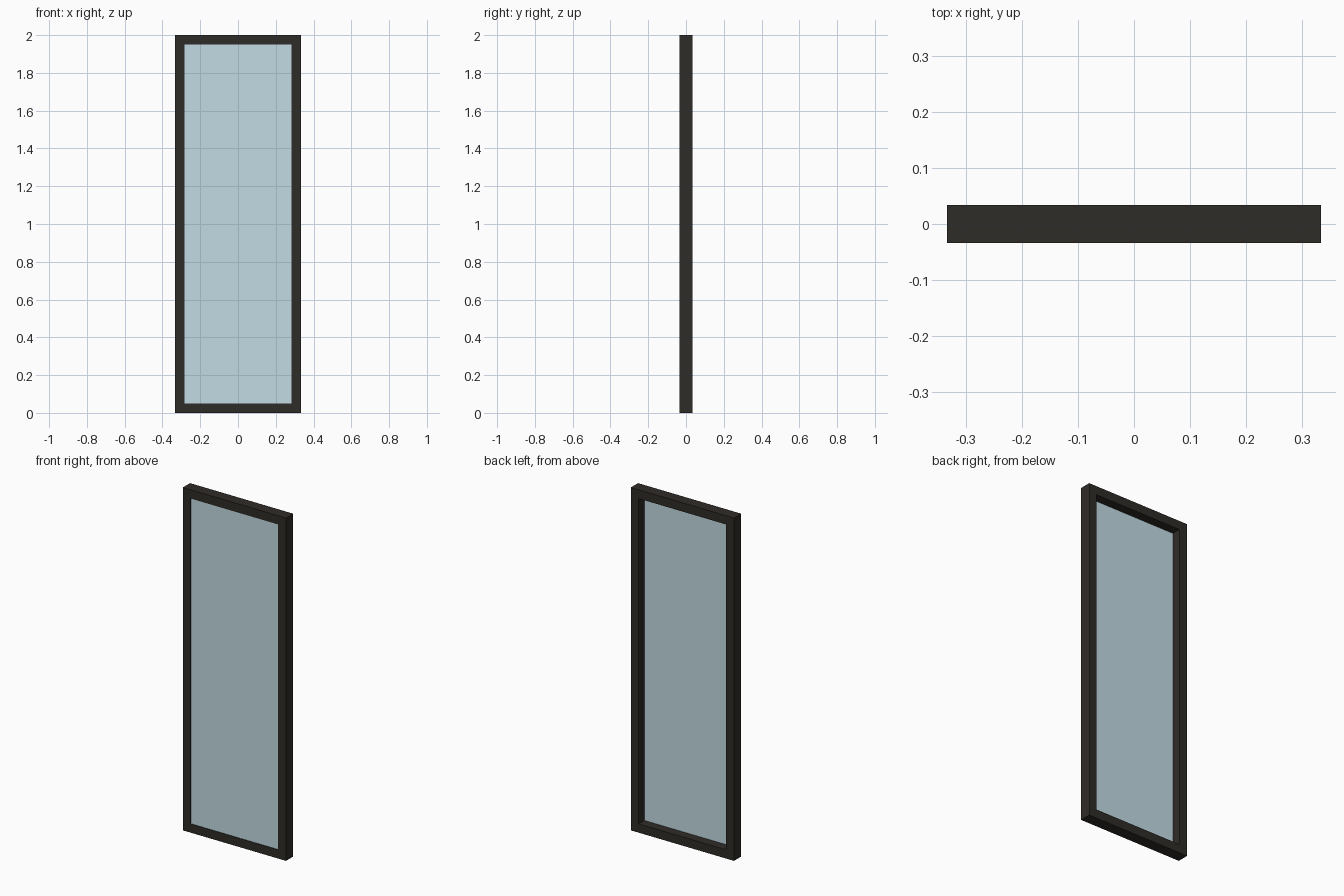
import bpy, bmesh
from mathutils import Matrix

if "Cube" in bpy.data.objects:
    bpy.data.objects.remove(bpy.data.objects["Cube"])

W, H, D, B = 0.666, 2.0, 0.067, 0.051   # width, height, depth, frame border


def material(name, rgba):
    m = bpy.data.materials.new(name)
    m.diffuse_color = rgba
    m.use_nodes = True
    m.node_tree.nodes["Principled BSDF"].inputs["Base Color"].default_value = m.diffuse_color
    return m


def finish(bm, name, mat):
    bmesh.ops.recalc_face_normals(bm, faces=bm.faces)
    me = bpy.data.meshes.new(name)
    bm.to_mesh(me)
    bm.free()
    me.materials.append(mat)
    ob = bpy.data.objects.new(name, me)
    bpy.context.collection.objects.link(ob)
    return ob


# Frame: rectangular section (inset, y) carried round the four mitred corners
section = [(0, -D / 2), (B, -D / 2), (B, D / 2), (0, D / 2)]
corners = [(-1, -1), (1, -1), (1, 1), (-1, 1)]
bm = bmesh.new()
rings = [[bm.verts.new((sx * (W / 2 - i), y, H / 2 + sz * (H / 2 - i)))
          for i, y in section] for sx, sz in corners]
for k in range(4):
    a, b = rings[k], rings[(k + 1) % 4]
    for j in range(4):
        n = (j + 1) % 4
        bm.faces.new((a[j], a[n], b[n], b[j]))
finish(bm, "window_frame", material("dark_frame", (0.028, 0.025, 0.021, 1)))

# Glass pane: set close to the front face, leaving a deep reveal behind
bm = bmesh.new()
bmesh.ops.create_cube(bm, size=1, matrix=Matrix.LocRotScale(
    (0, -0.025, H / 2), None, (W - 2 * B, 0.01, H - 2 * B)))
finish(bm, "glass_pane", material("glass", (0.54, 0.715, 0.77, 0.6)))
